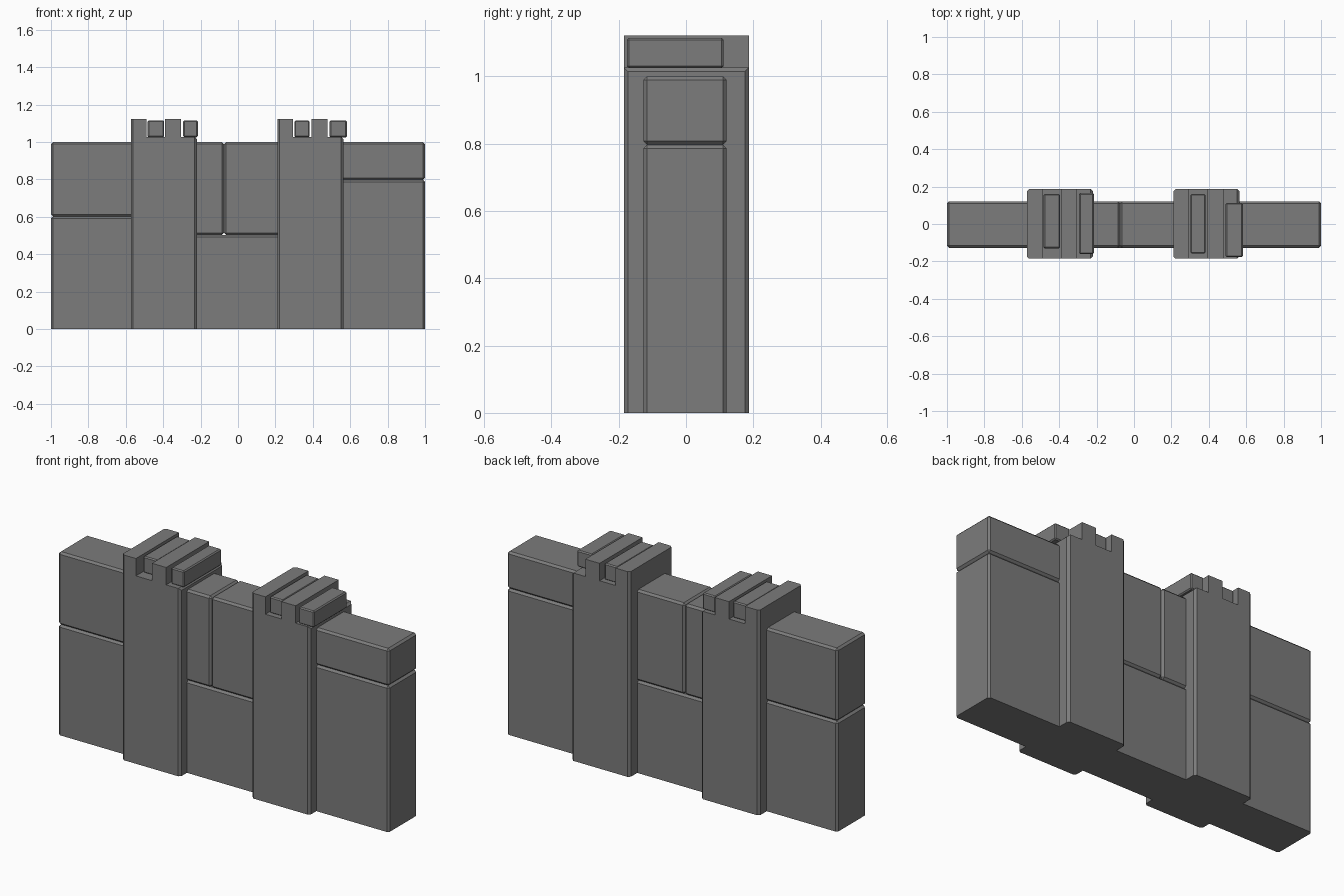
import bpy
import bmesh

cube = bpy.data.objects.get("Cube")
if cube:
    bpy.data.objects.remove(cube, do_unlink=True)

stone = bpy.data.materials.new("grey_stone")
stone.use_nodes = True
GREY = (0.2, 0.2, 0.2, 1)
stone.diffuse_color = GREY
stone.node_tree.nodes["Principled BSDF"].inputs["Base Color"].default_value = GREY


def extrude_profile(name, profile, y0, y1, bevel, edge_rule):
    """Extrude an x-z outline along y and chamfer the edges the rule picks."""
    bm = bmesh.new()
    face = bm.faces.new([bm.verts.new((x, y0, z)) for x, z in profile])
    ext = bmesh.ops.extrude_face_region(bm, geom=[face])
    verts = [g for g in ext["geom"] if isinstance(g, bmesh.types.BMVert)]
    bmesh.ops.translate(bm, verts=verts, vec=(0, y1 - y0, 0))
    bmesh.ops.recalc_face_normals(bm, faces=bm.faces)
    edges = [e for e in bm.edges if edge_rule(*(v.co for v in e.verts))]
    bmesh.ops.bevel(bm, geom=edges, offset=bevel, segments=1,
                    affect='EDGES', profile=0.5)
    mesh = bpy.data.meshes.new(name)
    bm.to_mesh(mesh)
    bm.free()
    mesh.materials.append(stone)
    obj = bpy.data.objects.new(name, mesh)
    bpy.context.collection.objects.link(obj)
    return obj


def block(name, x0, x1, y0, y1, z0, z1, bevel):
    """Chamfered stone block; edges resting on the ground stay sharp."""
    outline = [(x0, z0), (x1, z0), (x1, z1), (x0, z1)]
    return extrude_profile(name, outline, y0, y1, bevel,
                           lambda a, b: max(a.z, b.z) > 0.001)


# Wall stones, tucked into the towers at their hidden ends
WALL = (-0.127, 0.121)
TUCK = 0.04
walls = {
    "right_wall_lower": (-1, -0.57 + TUCK, 0, 0.602),
    "right_wall_upper": (-1, -0.57 + TUCK, 0.602, 1),
    "middle_wall_lower": (-0.22 - TUCK, 0.21 + TUCK, 0, 0.503),
    "middle_wall_upper_right": (-0.22 - TUCK, -0.075, 0.503, 1),
    "middle_wall_upper_left": (-0.075, 0.21 + TUCK, 0.503, 1),
    "left_wall_lower": (0.565 - TUCK, 1, 0, 0.797),
    "left_wall_upper": (0.565 - TUCK, 1, 0.797, 1),
}
for name, (x0, x1, z0, z1) in walls.items():
    block(name, x0, x1, *WALL, z0, z1, 0.011)

# Towers with two full-depth merlons and two loose crown stones each
FLOOR, TOP = 1.027, 1.122


def tower(side, x, stones):
    width = 0.353
    outline = [(0, 0), (width, 0), (width, FLOOR), (0.268, FLOOR),
               (0.268, TOP), (0.182, TOP), (0.182, FLOOR),
               (0.085, FLOOR), (0.085, TOP), (0, TOP)]

    def corners(a, b):
        upright = abs(a.z - b.z) > 0.01
        outer = (min(a.x, b.x) < x + 0.001 or max(a.x, b.x) > x + width - 0.001)
        shoulder = (min(a.x, b.x) > x + width - 0.001
                    and min(a.z, b.z) > FLOOR - 0.001)
        return (upright and outer) or shoulder

    extrude_profile(side + "_tower", [(x + px, z) for px, z in outline],
                    -0.185, 0.187, 0.012, corners)
    for label, (x0, x1, y0, y1) in zip(("inner", "outer"), stones):
        block(f"{side}_{label}_crown_stone", x0, x1, y0, y1,
              FLOOR - 0.002, 1.115, 0.006)


tower("right", -0.573, [(-0.483, -0.395, -0.13, 0.16),
                        (-0.293, -0.215, -0.16, 0.165)])
tower("left", 0.21, [(0.302, 0.382, -0.158, 0.16),
                     (0.49, 0.582, -0.176, 0.112)])
